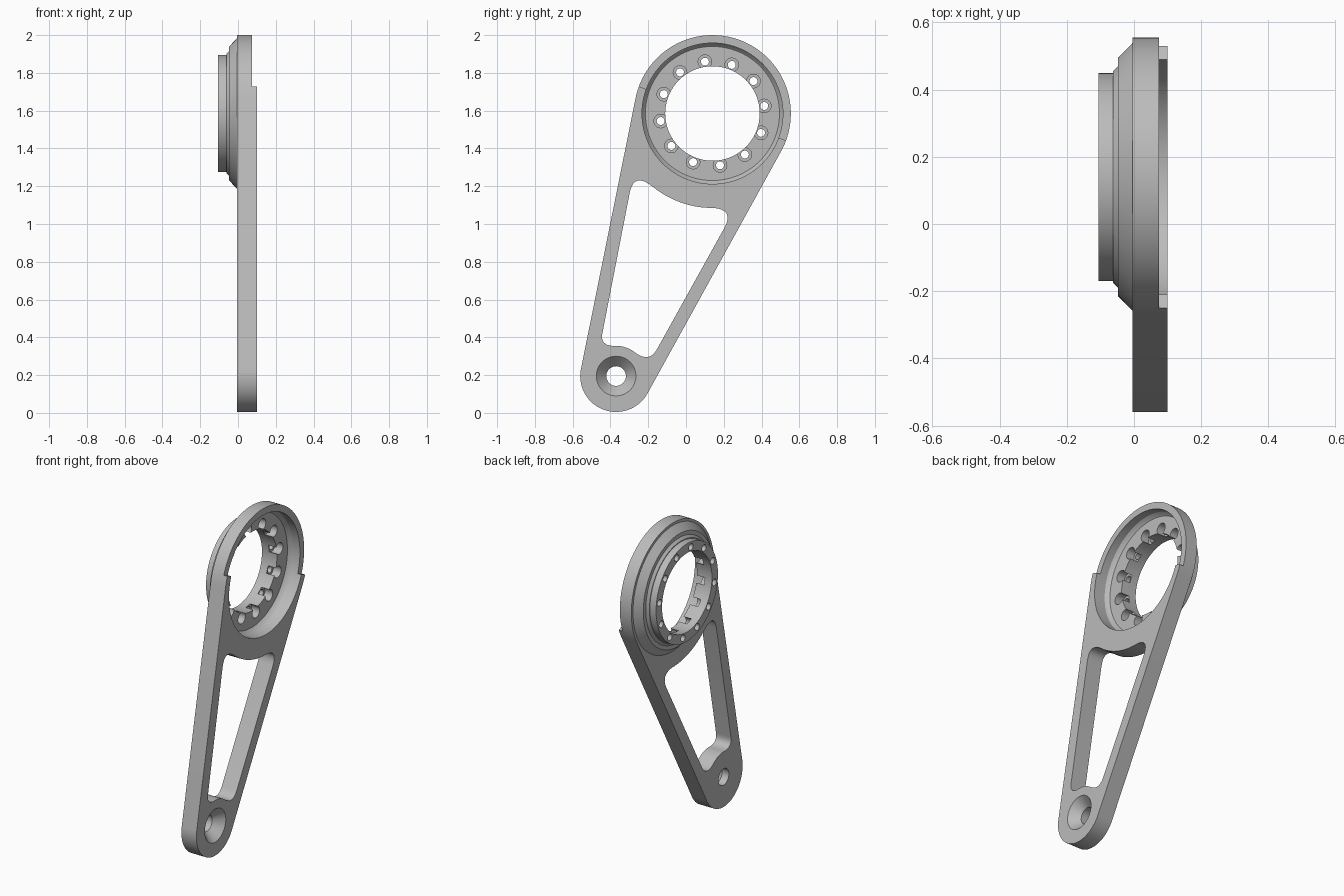
import bpy, bmesh, math
from mathutils import Vector, Matrix

cube = bpy.data.objects.get("Cube")
if cube:
    bpy.data.objects.remove(cube)

HUB, HUB_R = Vector((0.14, 1.585)), 0.415
END, END_R = Vector((-0.37, 0.195)), 0.19
BACK, FACE, STEP = -0.005, 0.1, 0.075      # plate levels along x
BOLTS = 12

metal = bpy.data.materials.new("grey metal")
metal.use_nodes = True
metal.diffuse_color = (0.5, 0.5, 0.5, 1)
metal.node_tree.nodes["Principled BSDF"].inputs["Base Color"].default_value = (0.5, 0.5, 0.5, 1)


def finish(bm, name):
    bmesh.ops.remove_doubles(bm, verts=bm.verts, dist=1e-5)
    bmesh.ops.recalc_face_normals(bm, faces=bm.faces)
    mesh = bpy.data.meshes.new(name)
    bm.to_mesh(mesh)
    bm.free()
    mesh.materials.append(metal)
    ob = bpy.data.objects.new(name, mesh)
    bpy.context.collection.objects.link(ob)
    return ob


def prism(name, outline, x0, x1):
    """Extrude a (y, z) outline along x."""
    bm = bmesh.new()
    face = bm.faces.new([bm.verts.new((x0, p[0], p[1])) for p in outline])
    ext = bmesh.ops.extrude_face_region(bm, geom=[face])["geom"]
    bmesh.ops.translate(bm, vec=(x1 - x0, 0, 0),
                        verts=[v for v in ext if isinstance(v, bmesh.types.BMVert)])
    return finish(bm, name)


def lathe(name, profile, centres, steps, closed=False):
    """Turn a (radius, x) profile about x at each (y, z) centre."""
    bm = bmesh.new()
    for c in centres:
        verts = [bm.verts.new((x, c[0], c[1] + r)) for r, x in profile]
        pairs = list(zip(verts, verts[1:])) + ([(verts[-1], verts[0])] if closed else [])
        edges = [bm.edges.new(p) for p in pairs]
        bmesh.ops.spin(bm, geom=verts + edges, cent=(0, c[0], c[1]), axis=(1, 0, 0),
                       angle=math.tau, steps=steps, use_duplicate=False)
    return finish(bm, name)


def activate(ob):
    bpy.ops.object.select_all(action='DESELECT')
    ob.select_set(True)
    bpy.context.view_layer.objects.active = ob


def cut(ob, cutter):
    activate(ob)
    mod = ob.modifiers.new("cut", 'BOOLEAN')
    mod.operation, mod.solver, mod.object = 'DIFFERENCE', 'EXACT', cutter
    bpy.ops.object.modifier_apply(modifier=mod.name)
    bpy.data.objects.remove(cutter)


def polar(c, r, a):
    return c + r * Vector((math.cos(a), math.sin(a)))


def arc(c, r, a0, a1, n):
    return [polar(c, r, a0 + (a1 - a0) * i / n) for i in range(n + 1)]


def fillet(p, corner, q, n=8):
    p, corner, q = Vector(p), Vector(corner), Vector(q)
    return [p * (1 - t) ** 2 + corner * 2 * t * (1 - t) + q * t * t
            for t in (i / n for i in range(1, n))]


# Arm outline: two circles joined by their common tangents
axis = HUB - END
along = math.atan2(axis.y, axis.x)
spread = math.pi / 2 + math.asin((HUB_R - END_R) / axis.length)
outline = arc(HUB, HUB_R, along - spread, along + spread, 64)
outline += arc(END, END_R, along + spread, along - spread + math.tau, 40)
arm = prism("arm_plate", outline, BACK, FACE)

# Lightening window between hub and small end
top = arc(HUB, 0.5, math.radians(-89), math.radians(-128.5), 14)
low = arc(END, 0.16, math.radians(95), math.radians(52), 8)
left_top, left_low = Vector((-0.298, 1.165)), Vector((-0.443, 0.42))
right_low, right_top = Vector((-0.156, 0.333)), Vector((0.208, 0.988))
window = top + fillet(top[-1], (-0.277, 1.28), left_top) + [left_top, left_low]
window += fillet(left_low, (-0.455, 0.357), low[0]) + low
window += fillet(low[-1], (-0.198, 0.264), right_low) + [right_low, right_top]
window += fillet(right_top, (0.25, 1.075), top[0])
cut(arm, prism("window_cutter", window, -0.3, 0.3))

# Lower rim on the far half of the hub
d = axis.normalized()
side = Vector((-d.y, d.x))
half = [HUB + side, HUB - side, HUB - side + d, HUB + side + d]
cut(arm, prism("step_cutter", half, STEP, 0.3))

# Hub opening and countersunk pivot hole
cut(arm, lathe("opening_cutter", [(0, -0.3), (0.373, -0.3), (0.373, 0.3), (0, 0.3)], [HUB], 96))
cut(arm, lathe("pivot_cutter", [(0, -0.3), (0.052, -0.3), (0.052, 0.042),
                                (0.105, FACE), (0.105, 0.3), (0, 0.3)], [END], 48))

# Stepped hub flange with a shallow seat inside
flange = lathe("hub_flange", [
    (0.398, BACK), (0.355, -0.047), (0.33, -0.047), (0.315, -0.062), (0.31, -0.062),
    (0.31, -0.105), (0.25, -0.105), (0.25, 0.0), (0.355, 0.0), (0.36, 0.004),
    (0.373, 0.025), (0.373, BACK)], [HUB], 96, closed=True)

# Ring of counterbored bolt holes that break into the bore
centres = [polar(HUB, 0.277, math.radians(8.3) + math.tau * i / BOLTS) for i in range(BOLTS)]
cut(flange, lathe("bolt_cutter", [(0, -0.2), (0.021, -0.2), (0.021, -0.055),
                                  (0.036, -0.055), (0.036, 0.05), (0, 0.05)], centres, 24))

for ob in (arm, flange):
    activate(ob)
    bpy.ops.object.shade_smooth_by_angle(angle=math.radians(25))
